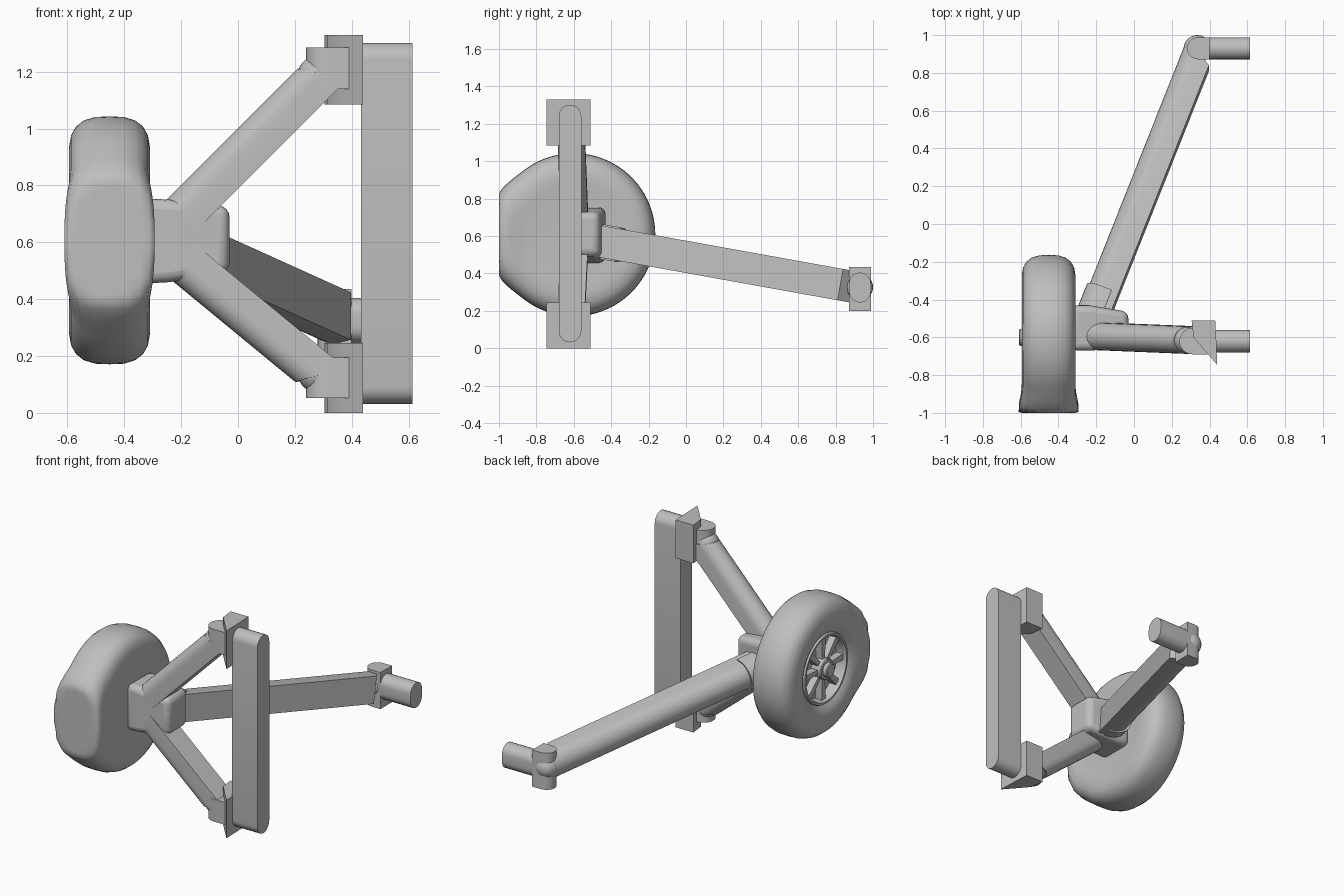
import bpy, bmesh
from math import sin, cos, pi, radians
from mathutils import Vector

cube = bpy.data.objects.get("Cube")
if cube:
    bpy.data.objects.remove(cube, do_unlink=True)

grey = bpy.data.materials.new("plain_grey")
grey.use_nodes = True
grey.diffuse_color = (0.52, 0.52, 0.52, 1)
grey.node_tree.nodes["Principled BSDF"].inputs["Base Color"].default_value = (0.52, 0.52, 0.52, 1)


def finish(name, bm, angle=35, bevel=0):
    bmesh.ops.recalc_face_normals(bm, faces=bm.faces)
    mesh = bpy.data.meshes.new(name)
    bm.to_mesh(mesh)
    bm.free()
    mesh.materials.append(grey)
    ob = bpy.data.objects.new(name, mesh)
    bpy.context.collection.objects.link(ob)
    if bevel:
        mod = ob.modifiers.new("bevel", "BEVEL")
        mod.width, mod.segments = bevel, 4
    bpy.ops.object.select_all(action="DESELECT")
    ob.select_set(True)
    bpy.context.view_layer.objects.active = ob
    bpy.ops.object.shade_smooth_by_angle(angle=radians(angle))
    return ob


def section(depth, r, both_round):
    """U shape, round on the low side, or a full stadium."""
    h, n = depth / 2, 12
    arc = [(r - h - r * sin(pi * i / n), -r * cos(pi * i / n)) for i in range(n + 1)]
    if both_round:
        return arc + [(-u, -v) for u, v in arc]
    return [(h, -r)] + arc + [(h, r)]


def loft(name, bm, rings, **kw):
    rows = [[bm.verts.new(p) for p in ring] for ring in rings]
    n = len(rows[0])
    for a, b in zip(rows, rows[1:]):
        for i in range(n):
            j = (i + 1) % n
            bm.faces.new((a[i], a[j], b[j], b[i]))
    bm.faces.new(rows[0])
    bm.faces.new(rows[-1])
    return finish(name, bm, **kw)


def sweep(name, start, end, flat, depth, r, skew=0, both_round=False):
    """Section drawn from start to end; its flat side faces the flat direction."""
    start, end = Vector(start), Vector(end)
    d = (end - start).normalized()
    n = Vector(flat)
    n = (n - d * n.dot(d)).normalized()
    b = d.cross(n)
    pts = section(depth, r, both_round)
    rings = [[start + n * u + b * v for u, v in pts],
             [end + n * u + b * v + d * u * skew for u, v in pts]]
    return loft(name, bmesh.new(), rings)


def ball(name, centre, r):
    bm = bmesh.new()
    bmesh.ops.create_uvsphere(bm, u_segments=24, v_segments=14, radius=r)
    bmesh.ops.translate(bm, verts=bm.verts, vec=centre)
    return finish(name, bm)


def lathe(name, profile, centre, n=96, **kw):
    """Profile of (x, radius) turned about the axle."""
    c = Vector(centre)
    rings = [[c + Vector((x, r * cos(2 * pi * i / n), r * sin(2 * pi * i / n)))
              for i in range(n)] for x, r in profile]
    return loft(name, bmesh.new(), rings, **kw)


# Tyre, closed on the inner side and dished on the outer side
axle = (-0.452, -0.60, 0.607)
shoulder = [(0.142, 0.29), (0.142, 0.33), (0.135, 0.37), (0.118, 0.4), (0.09, 0.422), (0.05, 0.434)]
tread = [(-x, r) for x, r in shoulder] + [(0, 0.436)] + shoulder[::-1]
dish = [(-0.06, 0.01), (-0.06, 0.195), (-0.115, 0.2), (-0.125, 0.205), (-0.125, 0.218),
        (-0.112, 0.222), (-0.125, 0.24), (-0.136, 0.265)]
tyre = lathe("tyre", dish + tread + [(0.138, 0.25), (0.135, 0.2), (0.135, 0.01)], axle)

# Flattened, bulging contact patch
for v in tyre.data.vertices:
    t = min(max((-0.87 - v.co.y) / 0.11, 0), 1)
    t = t * t * (3 - 2 * t)
    v.co.x = axle[0] + (v.co.x - axle[0]) * (1 + 0.18 * t)
    v.co.y = max(-1.0, axle[1] + (v.co.y - axle[1]) * (1 + 0.07 * t))

# Hub cap and spokes
lathe("hub", [(-0.05, 0.065), (-0.125, 0.065), (-0.13, 0.06), (-0.13, 0.045),
              (-0.152, 0.045), (-0.157, 0.038)], axle, n=32)
for k in range(8):
    a = 2 * pi * k / 8
    out, side = Vector((0, cos(a), sin(a))), Vector((0, -sin(a), cos(a)))
    rings = [[Vector(axle) + out * r + side * s * w + Vector((x, 0, 0))
              for s, x in ((-1, -0.05), (-1, -0.105), (1, -0.105), (1, -0.05))]
             for r, w in ((0.05, 0.013), (0.198, 0.02))]
    loft("spoke", bmesh.new(), rings)

# Tapered knuckle block beside the wheel
ends = [(-0.33, -0.67, -0.43, 0.455, 0.755), (-0.24, -0.67, -0.43, 0.46, 0.75),
        (-0.03, -0.66, -0.465, 0.495, 0.725)]
loft("knuckle_block", bmesh.new(),
     [[(x, y0, z0), (x, y1, z0), (x, y1, z1), (x, y0, z1)] for x, y0, y1, z0, z1 in ends],
     bevel=0.035)

# Trailing arm with its collar and rear mount
sweep("trailing_arm", (-0.215, -0.49, 0.577), (0.338, 0.9, 0.327), (1, 0, 0), 0.165, 0.085, skew=-0.6)
sweep("trailing_collar", (-0.235, -0.47, 0.574), (-0.183, -0.34, 0.55), (1, 0, 0), 0.14, 0.093)
ball("trailing_arm_end", (0.335, 0.927, 0.327), 0.073)
sweep("rear_mount", (0.34, 0.93, 0.2), (0.34, 0.93, 0.435), (1, 0, 0), 0.12, 0.058)
sweep("rear_pin", (0.34, 0.93, 0.325), (0.614, 0.93, 0.325), (0, 0, 1), 0.16, 0.058, both_round=True)

# Upper and lower arms, pivots and brackets
wedge = [(0.305, -0.51), (0.43, -0.51), (0.435, -0.6), (0.44, -0.745), (0.37, -0.665), (0.315, -0.6)]
arms = [("upper", (-0.2, -0.595, 0.695), (0.3, -0.615, 1.195), -1, (1.14, 1.285), (1.085, 1.33)),
        ("lower", (-0.2, -0.595, 0.536), (0.29, -0.615, 0.133), 1, (0.052, 0.195), (0, 0.245))]
for name, start, end, up, pivot, bracket in arms:
    sweep(name + "_arm", start, end, (1, 0, up), 0.15, 0.073, skew=0.7)
    ball(name + "_arm_end", (0.28, -0.615, end[2] - 0.008 * -up), 0.07)
    sweep(name + "_pivot", (0.315, -0.62, pivot[0]), (0.315, -0.62, pivot[1]), (1, 0, 0), 0.15, 0.07)
    loft(name + "_bracket", bmesh.new(), [[(x, y, z) for x, y in wedge] for z in bracket])

# Upright post
sweep("post", (0.432, -0.62, 0.667), (0.614, -0.62, 0.667), (0, 0, 1), 1.27, 0.06, both_round=True)
